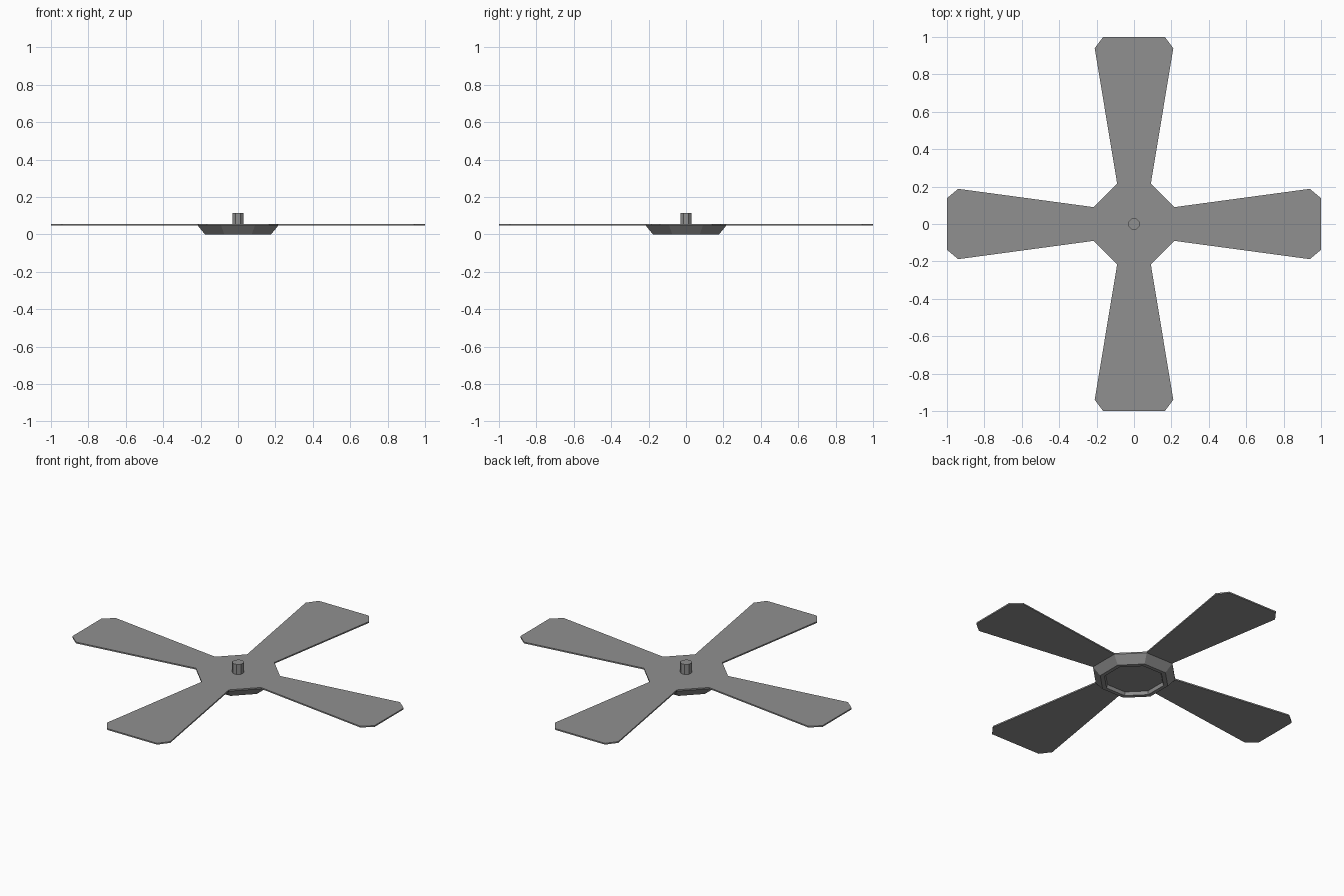
import bpy, bmesh
from math import pi, cos
from mathutils import Matrix

if "Cube" in bpy.data.objects:
    bpy.data.objects.remove(bpy.data.objects["Cube"])

Z0, Z1 = 0.047, 0.055  # underside and top of the sheet

dark = bpy.data.materials.new("dark_grey")
dark.diffuse_color = (0.28, 0.28, 0.28, 1)
dark.use_nodes = True
dark.node_tree.nodes["Principled BSDF"].inputs["Base Color"].default_value = dark.diffuse_color


def make_object(name, bm):
    bmesh.ops.recalc_face_normals(bm, faces=bm.faces)
    mesh = bpy.data.meshes.new(name)
    bm.to_mesh(mesh)
    bm.free()
    mesh.materials.append(dark)
    obj = bpy.data.objects.new(name, mesh)
    bpy.context.collection.objects.link(obj)
    return obj


def ring(bm, pts, z):
    return [bm.verts.new((x, y, z)) for x, y in pts]


def loft(name, layers):
    # closed skin through stacked outlines: [(points, z), ...]
    bm = bmesh.new()
    rings = [ring(bm, p, z) for p, z in layers]
    for a, b in zip(rings, rings[1:]):
        for i in range(len(a)):
            j = (i + 1) % len(a)
            bm.faces.new((a[i], a[j], b[j], b[i]))
    bm.faces.new(rings[0])
    bm.faces.new(rings[-1])
    return make_object(name, bm)


def octagon(a, b):
    return [(a, -b), (a, b), (b, a), (-b, a), (-a, b), (-a, -b), (-b, -a), (b, -a)]


def arm(half, tip):
    # outline along +x: root, flared shoulder, clipped tip
    return [(0.215, -0.09), (0.94, -half), (1.0, -tip),
            (1.0, tip), (0.94, half), (0.215, 0.09)]


# Four flared blades and centre as one thin sheet; x blades are narrower
wide = arm(0.21, 0.165)
slim = arm(0.188, 0.138)
outline = (slim + [(-y, x) for x, y in wide]
           + [(-x, -y) for x, y in slim] + [(y, -x) for x, y in wide])
loft("blades", [(outline, Z0), (outline, Z1)])

# Tapered octagonal hub with a shallow recess underneath
loft("hub", [(octagon(0.215, 0.09), Z0), (octagon(0.177, 0.074), 0.0),
             (octagon(0.155, 0.064), 0.0), (octagon(0.150, 0.062), 0.02)])

# Short octagonal shaft on top
bm = bmesh.new()
r = 0.030 / cos(pi / 8)
bmesh.ops.create_cone(bm, cap_ends=True, segments=8, radius1=r, radius2=r, depth=0.065,
                      matrix=Matrix.Translation((0, 0, 0.0825)) @ Matrix.Rotation(pi / 8, 4, 'Z'))
make_object("shaft", bm)
